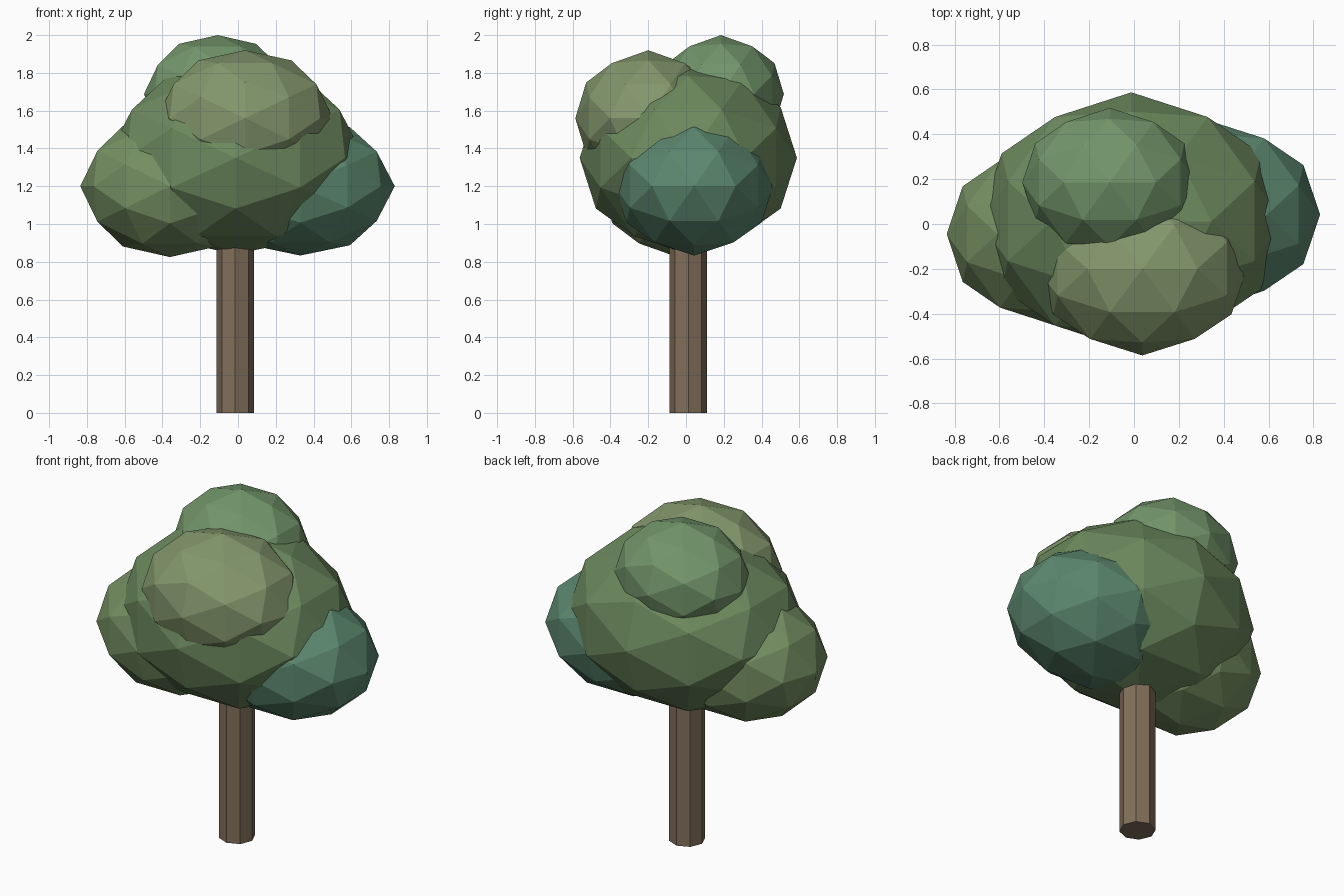
import bpy, bmesh
from itertools import product
from mathutils import Vector

if "Cube" in bpy.data.objects:
    bpy.data.objects.remove(bpy.data.objects["Cube"])


def material(name, rgb):
    m = bpy.data.materials.new(name)
    m.diffuse_color = [(c / 255) ** 2.2 for c in rgb] + [1]
    m.use_nodes = True
    m.node_tree.nodes["Principled BSDF"].inputs["Base Color"].default_value = m.diffuse_color
    return m


def make_object(name, bm, mat):
    bmesh.ops.recalc_face_normals(bm, faces=bm.faces)
    mesh = bpy.data.meshes.new(name)
    bm.to_mesh(mesh)
    bm.free()
    mesh.materials.append(mat)
    obj = bpy.data.objects.new(name, mesh)
    bpy.context.collection.objects.link(obj)
    return obj


def leaf_points():
    # icosahedron corners with edges aligned to the axes, plus rounded edge midpoints
    g = (1 + 5 ** 0.5) / 2
    corners = []
    for a, b in product((-1, 1), repeat=2):
        corners += [Vector((a, 0, b * g)), Vector((a * g, b, 0)), Vector((0, a * g, b))]
    mids = [p + q for i, p in enumerate(corners) for q in corners[:i] if (p - q).length < 2.1]
    return [p.normalized() for p in corners + mids]


def leaf_clump(name, centre, radii, rgb):
    bm = bmesh.new()
    for p in leaf_points():
        bm.verts.new([c + r * v for c, r, v in zip(centre, radii, p)])
    bmesh.ops.convex_hull(bm, input=bm.verts)
    make_object(name, bm, material(name + "_green", rgb))


# Trunk: eight-sided post running up into the crown
bm = bmesh.new()
bmesh.ops.create_cone(bm, cap_ends=True, segments=8, radius1=0.1, radius2=0.1, depth=1.0)
bmesh.ops.translate(bm, verts=bm.verts, vec=(-0.015, 0.012, 0.5))
make_object("trunk", bm, material("bark", (128, 110, 90)))

# Crown: overlapping faceted leaf clumps
leaf_clump("crown_middle", (-0.012, 0.012, 1.35), (0.68, 0.575, 0.51), (108, 136, 94))
leaf_clump("crown_left", (-0.36, -0.045, 1.2), (0.475, 0.405, 0.375), (116, 142, 98))
leaf_clump("crown_right", (0.33, 0.042, 1.2), (0.5, 0.42, 0.367), (92, 134, 110))
leaf_clump("crown_front", (0.037, -0.2, 1.56), (0.467, 0.386, 0.36), (130, 150, 108))
leaf_clump("crown_back", (-0.108, 0.185, 1.688), (0.39, 0.333, 0.312), (114, 148, 106))
